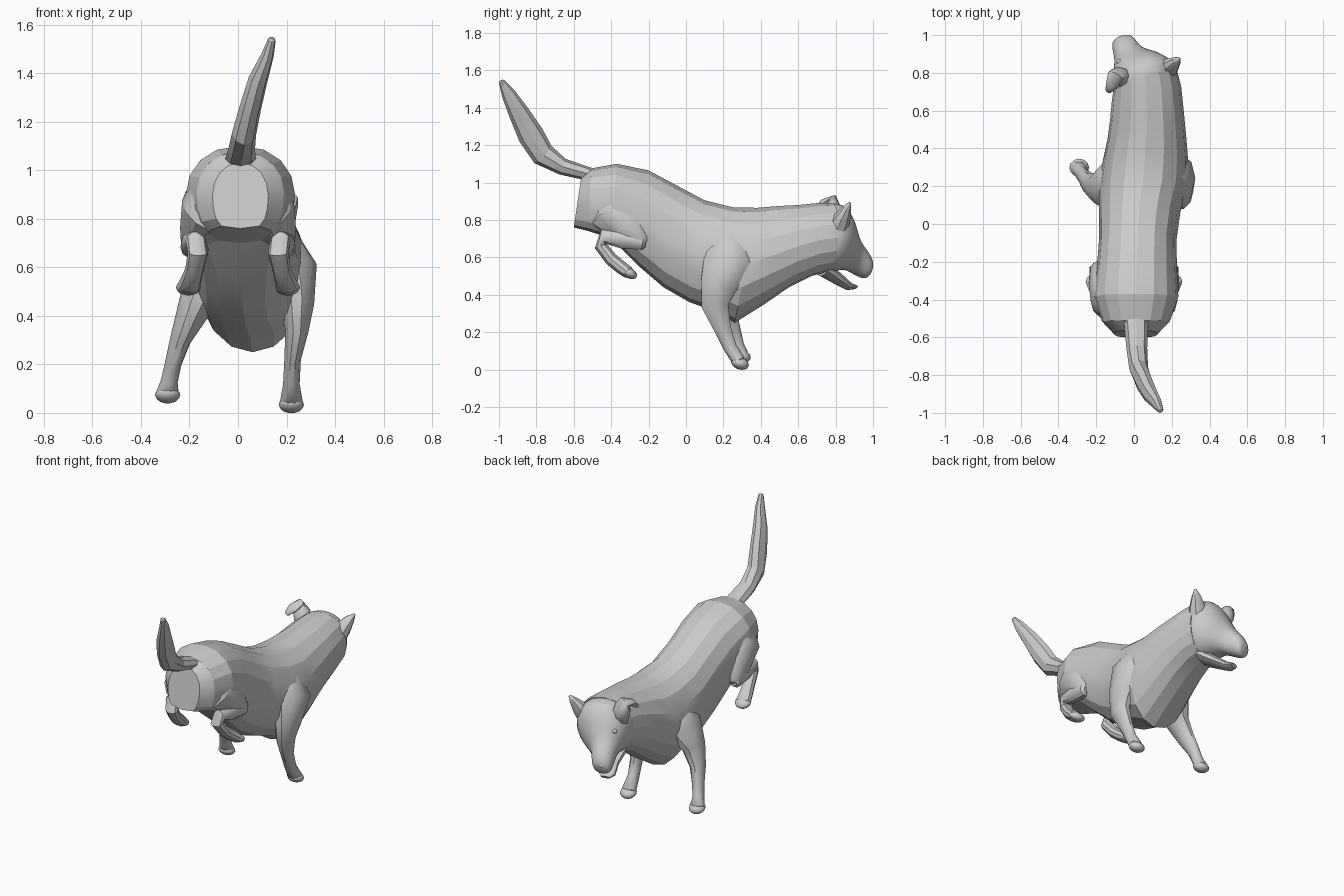
import bpy, bmesh, math
from mathutils import Vector


def make_object(name, rings, smooth=None, subsurf=0):
    """Skin a list of equal-length point rings and cap both ends."""
    bm = bmesh.new()
    vr = [[bm.verts.new(p) for p in ring] for ring in rings]
    n = len(vr[0])
    for a, b in zip(vr, vr[1:]):
        for i in range(n):
            j = (i + 1) % n
            bm.faces.new((a[i], a[j], b[j], b[i]))
    bm.faces.new(vr[0])
    bm.faces.new(vr[-1])
    bmesh.ops.recalc_face_normals(bm, faces=bm.faces)
    me = bpy.data.meshes.new(name)
    bm.to_mesh(me)
    bm.free()
    ob = bpy.data.objects.new(name, me)
    bpy.context.collection.objects.link(ob)
    if subsurf:
        mod = ob.modifiers.new("Subdivision", 'SUBSURF')
        mod.levels = mod.render_levels = subsurf
    if smooth:
        bpy.ops.object.select_all(action='DESELECT')
        ob.select_set(True)
        bpy.context.view_layer.objects.active = ob
        bpy.ops.object.shade_smooth_by_angle(angle=math.radians(smooth))
    return ob


def profile_loft(name, stations, skew=None, n=16, **kw):
    """Stations: top y, top z, bottom y, bottom z, centre x, half width,
    last value: sideways skew, or (skew None) fullness of the lower half."""
    rings = []
    for yt, zt, yb, zb, xc, hw, last in stations:
        low, sk = (last, max(0, (yt - 0.45) * 0.9)) if skew is None else (0.88, skew)
        ring = []
        for i in range(n):
            a = 2 * math.pi * i / n
            s, c = math.sin(a), math.cos(a)
            dx = 0 if abs(s) < 1e-6 else hw * math.copysign(abs(s) ** (low if c < 0 else 0.88), s)
            t = (1 - c) / 2
            ring.append((xc + dx, yt + (yb - yt) * t + sk * dx, zt + (zb - zt) * t))
        rings.append(ring)
    return make_object(name, rings, **kw)


def tube(name, path, n=10, **kw):
    """Path points: x, y, z, sideways radius, depth radius."""
    pts = [Vector(p[:3]) for p in path]
    rad = [p[3:5] for p in path]
    # rounded ends
    d0, d1 = (pts[0] - pts[1]).normalized(), (pts[-1] - pts[-2]).normalized()
    pts = [pts[0] + d0 * rad[0][0] * 0.4] + pts + [pts[-1] + d1 * rad[-1][0] * 0.4]
    rad = [tuple(r * 0.6 for r in rad[0])] + rad + [tuple(r * 0.6 for r in rad[-1])]
    rings = []
    for k, p in enumerate(pts):
        a, b = pts[max(k - 1, 0)], pts[min(k + 1, len(pts) - 1)]
        t = (b - a).normalized()
        u = Vector((1, 0, 0))
        u = (u - t * u.dot(t)).normalized()
        v = t.cross(u)
        rings.append([p + u * rad[k][0] * math.cos(2 * math.pi * i / n)
                      + v * rad[k][1] * math.sin(2 * math.pi * i / n) for i in range(n)])
    return make_object(name, rings, **kw)


def ball(name, loc, scale, tilt=0.0):
    bpy.ops.mesh.primitive_uv_sphere_add(segments=12, ring_count=8, radius=1, location=loc,
                                         rotation=(tilt, 0, 0))
    ob = bpy.context.object
    ob.name = name
    ob.scale = scale
    bpy.ops.object.shade_smooth()
    return ob


# Torso and neck, rump to throat
profile_loft("torso", [
    (-0.56, 1.03, -0.60, 0.76, 0.01, 0.115, 0.4),
    (-0.51, 1.075, -0.52, 0.74, 0.01, 0.18, 0.4),
    (-0.37, 1.10, -0.40, 0.70, 0.01, 0.225, 0.45),
    (-0.20, 1.065, -0.26, 0.56, 0.015, 0.212, 0.75),
    (-0.05, 0.985, -0.12, 0.44, 0.02, 0.205, 0.85),
    (0.10, 0.905, 0.02, 0.36, 0.03, 0.215, 0.88),
    (0.25, 0.868, 0.16, 0.31, 0.05, 0.235, 0.9),
    (0.38, 0.865, 0.26, 0.25, 0.06, 0.228, 1.0),
    (0.50, 0.875, 0.42, 0.35, 0.068, 0.208, 0.95),
    (0.60, 0.88, 0.55, 0.44, 0.068, 0.195, 0.9),
    (0.70, 0.89, 0.67, 0.50, 0.066, 0.184, 0.88),
    (0.78, 0.892, 0.75, 0.52, 0.06, 0.168, 0.88)], smooth=18)

# Head turned to one side, muzzle lowered
profile_loft("head", [
    (0.68, 0.87, 0.66, 0.52, 0.065, 0.165, 0),
    (0.77, 0.897, 0.74, 0.51, 0.058, 0.175, 0),
    (0.835, 0.892, 0.79, 0.52, 0.045, 0.162, 0),
    (0.88, 0.835, 0.82, 0.53, 0.025, 0.138, 0),
    (0.908, 0.755, 0.855, 0.53, 0.0, 0.106, 0),
    (0.925, 0.69, 0.885, 0.515, -0.03, 0.075, 0),
    (0.97, 0.64, 0.92, 0.495, -0.05, 0.066, 0),
    (0.998, 0.585, 0.95, 0.485, -0.062, 0.056, 0),
    (0.998, 0.545, 0.97, 0.49, -0.066, 0.036, 0)], skew=0.3, subsurf=1, smooth=40)

# Open lower jaw
profile_loft("lower_jaw", [
    (0.74, 0.58, 0.72, 0.50, 0.045, 0.10, 0),
    (0.82, 0.52, 0.79, 0.46, 0.01, 0.068, 0),
    (0.88, 0.465, 0.86, 0.425, -0.03, 0.05, 0),
    (0.915, 0.45, 0.90, 0.43, -0.045, 0.028, 0)], skew=0.3, n=10, smooth=40)

# Nose and eyes
ball("nose", (-0.065, 0.972, 0.555), (0.027, 0.026, 0.022))
ball("eye_right", (0.072, 0.9, 0.735), (0.018, 0.016, 0.014))
ball("eye_left", (-0.075, 0.858, 0.735), (0.018, 0.016, 0.014))

# Ears: one upright, one folded back
tube("ear_right", [(0.155, 0.80, 0.73, 0.06, 0.055), (0.185, 0.83, 0.80, 0.055, 0.05),
                   (0.22, 0.86, 0.86, 0.03, 0.026), (0.24, 0.875, 0.89, 0.008, 0.008)],
     n=8, smooth=40)
tube("ear_left", [(-0.05, 0.77, 0.78, 0.06, 0.055), (-0.085, 0.785, 0.86, 0.055, 0.048),
                  (-0.10, 0.785, 0.905, 0.042, 0.03), (-0.115, 0.735, 0.89, 0.035, 0.022),
                  (-0.135, 0.705, 0.86, 0.018, 0.014)], n=8, smooth=50)

# Raised tail
tube("tail", [(0.01, -0.50, 1.04, 0.065, 0.035), (0.015, -0.66, 1.085, 0.055, 0.045),
              (0.025, -0.765, 1.15, 0.05, 0.065), (0.05, -0.83, 1.255, 0.045, 0.07),
              (0.083, -0.895, 1.375, 0.04, 0.055), (0.122, -0.95, 1.475, 0.026, 0.038),
              (0.14, -0.985, 1.54, 0.016, 0.016)], n=8, smooth=15)

# Tucked hind legs
for side, s in (("right", 1), ("left", -1)):
    tube("thigh_" + side, [
        (s * 0.08, -0.42, 0.93, 0.10, 0.10), (s * 0.12, -0.38, 0.84, 0.118, 0.15),
        (s * 0.165, -0.29, 0.745, 0.078, 0.10), (s * 0.195, -0.235, 0.68, 0.042, 0.05)],
        n=12, smooth=30)
    tube("hind_leg_" + side, [
        (s * 0.195, -0.23, 0.68, 0.042, 0.042), (s * 0.19, -0.34, 0.70, 0.045, 0.055),
        (s * 0.175, -0.44, 0.71, 0.042, 0.04), (s * 0.165, -0.455, 0.66, 0.042, 0.036),
        (s * 0.18, -0.40, 0.59, 0.038, 0.037), (s * 0.195, -0.345, 0.545, 0.044, 0.037),
        (s * 0.203, -0.31, 0.52, 0.05, 0.034)], smooth=35)
    ball("hind_paw_" + side, (s * 0.204, -0.305, 0.517), (0.052, 0.047, 0.028), -0.5)

# Reaching front legs
tube("front_leg_right", [
    (0.15, 0.25, 0.72, 0.09, 0.10), (0.215, 0.235, 0.58, 0.115, 0.15),
    (0.242, 0.17, 0.44, 0.072, 0.10), (0.243, 0.155, 0.34, 0.048, 0.075),
    (0.225, 0.195, 0.22, 0.034, 0.048), (0.22, 0.235, 0.12, 0.034, 0.038),
    (0.22, 0.28, 0.05, 0.046, 0.038)], smooth=40)
ball("front_paw_right", (0.22, 0.288, 0.034), (0.052, 0.05, 0.033), -0.35)
tube("front_leg_left", [
    (-0.07, 0.23, 0.66, 0.08, 0.10), (-0.125, 0.205, 0.54, 0.10, 0.135),
    (-0.19, 0.19, 0.41, 0.065, 0.085), (-0.238, 0.215, 0.30, 0.043, 0.06),
    (-0.268, 0.255, 0.20, 0.034, 0.042), (-0.283, 0.275, 0.13, 0.035, 0.037),
    (-0.29, 0.295, 0.085, 0.046, 0.038)], smooth=40)
ball("front_paw_left", (-0.29, 0.298, 0.074), (0.052, 0.05, 0.033), -0.35)
